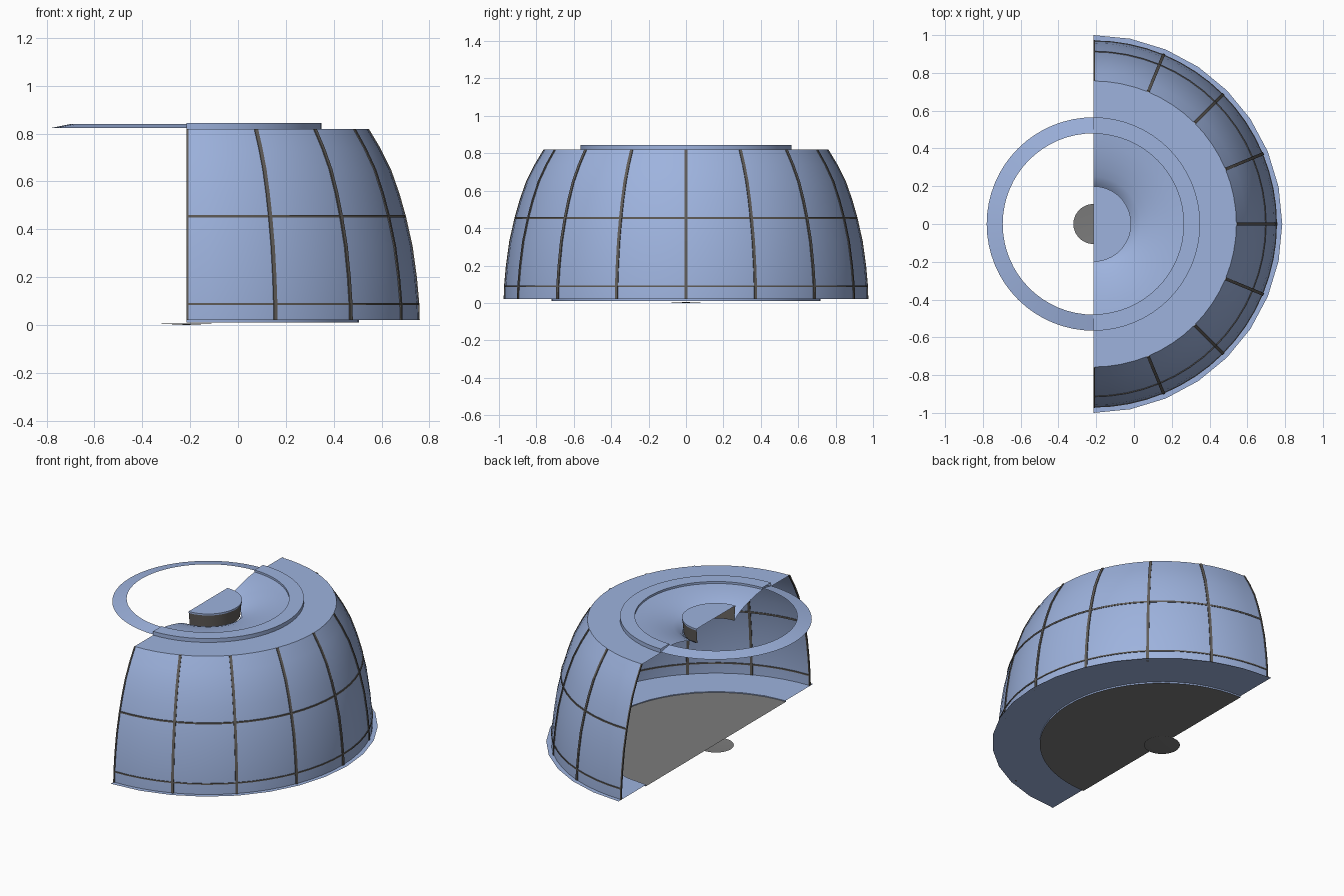
import bpy, bmesh, math

if "Cube" in bpy.data.objects:
    bpy.data.objects.remove(bpy.data.objects["Cube"])

CX = -0.215                      # axis of revolution
HALF = (-math.pi / 2, math.pi / 2)


def material(name, rgb):
    m = bpy.data.materials.new(name)
    m.diffuse_color = (*rgb, 1)
    m.use_nodes = True
    m.node_tree.nodes["Principled BSDF"].inputs["Base Color"].default_value = m.diffuse_color
    return m


BLUE = material("light blue", (0.34, 0.45, 0.73))
GREY = material("mid grey", (0.20, 0.20, 0.20))
DARK = material("dark grey", (0.12, 0.11, 0.10))


def make(name, verts, faces, mat, smooth=False):
    me = bpy.data.meshes.new(name)
    me.from_pydata(verts, [], faces)
    bm = bmesh.new()
    bm.from_mesh(me)
    bmesh.ops.remove_doubles(bm, verts=bm.verts, dist=1e-5)
    bm.to_mesh(me)
    bm.free()
    me.materials.append(mat)
    ob = bpy.data.objects.new(name, me)
    bpy.context.collection.objects.link(ob)
    if smooth:
        bpy.ops.object.select_all(action='DESELECT')
        ob.select_set(True)
        bpy.context.view_layer.objects.active = ob
        bpy.ops.object.shade_smooth_by_angle(angle=math.radians(30))
    return ob


def revolve(name, profile, mat, arc=HALF, segs=32, smooth=True):
    """Sweep (radius, z) points round the axis; outward when they run upward."""
    n = len(profile)
    verts, faces = [], []
    for i in range(segs + 1):
        a = arc[0] + (arc[1] - arc[0]) * i / segs
        verts += [(CX + r * math.cos(a), r * math.sin(a), z) for r, z in profile]
    for i in range(segs):
        for j in range(n - 1):
            p, q = i * n + j, (i + 1) * n + j
            faces.append((p, q, q + 1, p + 1))
    return make(name, verts, faces, mat, smooth)


# Curved wall of the half dome
WALL = [(0.97, 0.02), (0.968, 0.09), (0.958, 0.2), (0.94, 0.33), (0.912, 0.455),
        (0.885, 0.55), (0.85, 0.65), (0.805, 0.74), (0.757, 0.82)]
revolve("dome_wall", WALL, BLUE)
revolve("top_plate", [(0.757, 0.82), (0.565, 0.82)], BLUE)

# Base flange and floor discs
revolve("base_flange", [(0.715, 0.02), (1.0, 0.02)], BLUE, segs=16, smooth=False)
revolve("floor_lip", [(0.72, 0.011), (0.72, 0.02)], BLUE)
revolve("floor_disc", [(0.0, 0.011), (0.72, 0.011)], GREY)
revolve("centre_pad", [(0.0, 0.0), (0.106, 0.005)], GREY, arc=(0, 2 * math.pi))

# Raised rim on the top plate, and the open ring beyond the cut
revolve("top_rim", [(0.565, 0.82), (0.565, 0.845), (0.478, 0.845), (0.478, 0.832)], BLUE)
revolve("open_ring", [(0.565, 0.824), (0.48, 0.841)], BLUE,
        arc=(math.pi / 2, 3 * math.pi / 2))

# Sunken funnel with a raised cap in the middle
revolve("funnel", [(0.478, 0.832), (0.42, 0.825), (0.36, 0.813), (0.30, 0.797),
                   (0.25, 0.778), (0.22, 0.763), (0.195, 0.74)], BLUE)
revolve("cap_wall", [(0.19, 0.74), (0.198, 0.83)], DARK)
revolve("cap_top", [(0.2, 0.825), (0.2, 0.835), (0.0, 0.835)], BLUE)


# Vertical ribs following the wall profile
def rib(index, angle, lo, hi):
    c, s = math.cos(angle), math.sin(angle)
    verts, faces = [], []
    for r, z in WALL:
        for dr, t in ((-0.006, lo), (0.005, lo), (0.005, hi), (-0.006, hi)):
            verts.append((CX + (r + dr) * c - t * s, (r + dr) * s + t * c, z))
    for j in range(len(WALL) - 1):
        for k in range(4):
            a, b = j * 4 + k, j * 4 + (k + 1) % 4
            faces.append((a, b, b + 4, a + 4))
    end = len(verts) - 4
    faces += [(3, 2, 1, 0), (end, end + 1, end + 2, end + 3)]
    make(f"rib_{index}", verts, faces, DARK)


for i in range(9):
    rib(i, HALF[0] + i * math.pi / 8, 0 if i == 0 else -0.008, 0 if i == 8 else 0.008)

# Horizontal bands between panels
for name, r, z, h in (("middle_band", 0.912, 0.455, 0.005), ("lower_band", 0.968, 0.088, 0.004)):
    a, b = r - 0.006, r + 0.004
    revolve(name, [(a, z - h), (b, z - h), (b, z + h), (a, z + h), (a, z - h)], DARK)
